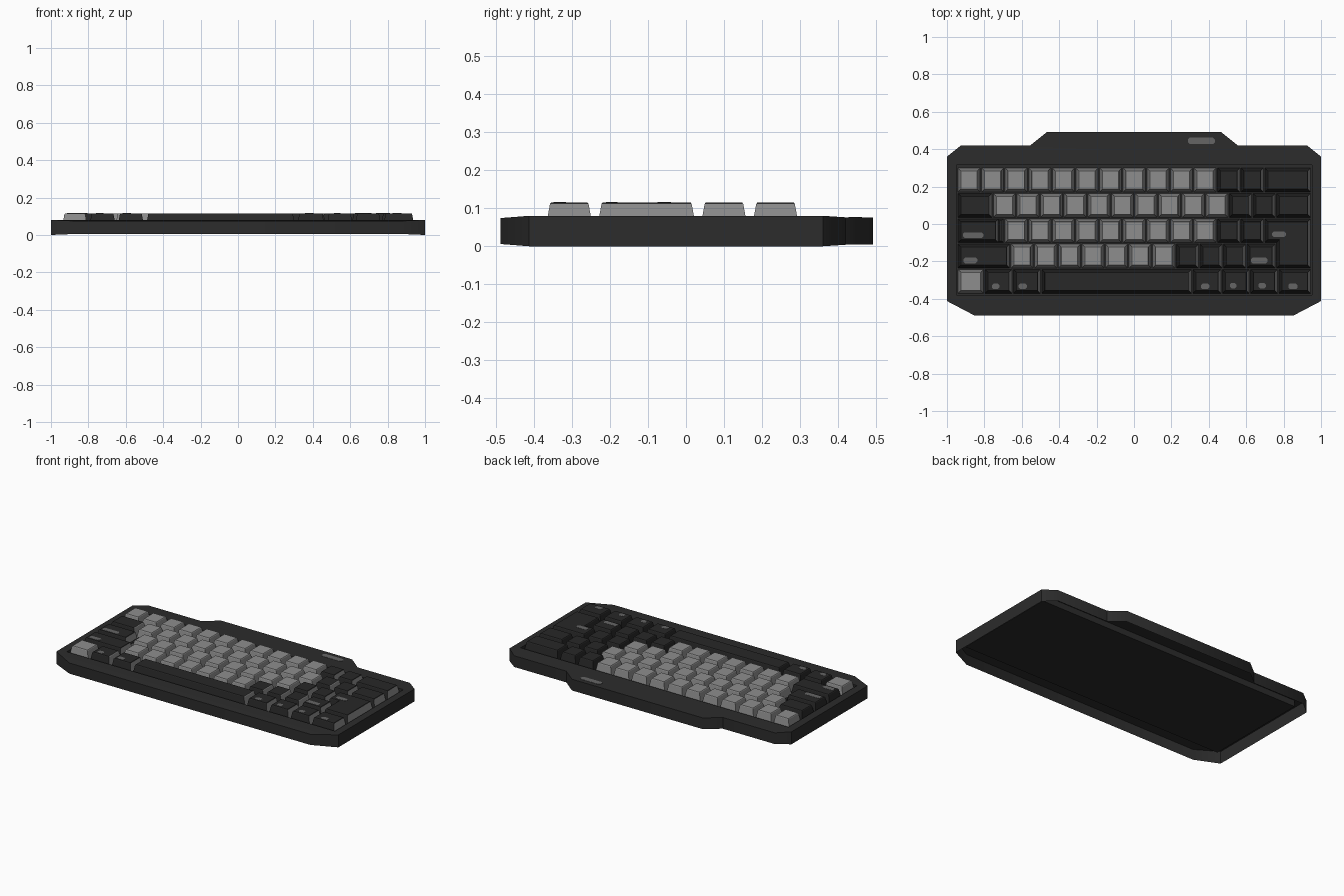
import bpy, bmesh
from mathutils import Vector

if "Cube" in bpy.data.objects:
    bpy.data.objects.remove(bpy.data.objects["Cube"])


def material(name, v):
    m = bpy.data.materials.new(name)
    m.diffuse_color = (v, v, v, 1)
    m.use_nodes = True
    m.node_tree.nodes["Principled BSDF"].inputs["Base Color"].default_value = m.diffuse_color
    return m


BODY = material("charcoal_case", 0.025)
DARK = material("black_key", 0.021)
GREY = material("grey_key", 0.27)
MARK = material("mark_grey", 0.13)

U, V = 0.1262, 0.1355            # key pitch across and along
X0, Y0 = -0.945, 0.303           # back left corner of the key field
FLOOR, TOP = 0.04, 0.115


def finish(bm, name, mats, recalc=True):
    if recalc:
        bmesh.ops.recalc_face_normals(bm, faces=bm.faces)
    me = bpy.data.meshes.new(name)
    bm.to_mesh(me)
    bm.free()
    for m in mats:
        me.materials.append(m)
    ob = bpy.data.objects.new(name, me)
    bpy.context.collection.objects.link(ob)
    return ob


# Case: open-bottomed shell with dropped front and back lips and a sunken key well
def make_case():
    half = [(0.855, -0.488), (1, -0.412), (1, 0.36), (0.925, 0.42),
            (0.555, 0.42), (0.465, 0.492)]
    outline = half + [(-x, y) for x, y in reversed(half)]
    bm = bmesh.new()
    face = bm.faces.new([bm.verts.new((x, y, 0)) for x, y in outline])
    ext = bmesh.ops.extrude_face_region(bm, geom=[face])
    for v in ext["geom"]:
        if isinstance(v, bmesh.types.BMVert):
            v.co.z = 0.08
    bmesh.ops.recalc_face_normals(bm, faces=bm.faces)
    for y in (-0.412, 0.36, 0.42):
        bmesh.ops.bisect_plane(bm, geom=bm.verts[:] + bm.edges[:] + bm.faces[:],
                               plane_co=(0, y, 0), plane_no=(0, 1, 0))
    # the underside is open
    bmesh.ops.delete(bm, geom=[f for f in bm.faces
                               if all(v.co.z < 0.01 for v in f.verts)],
                     context='FACES')
    for v in bm.verts:
        drop = 0.006 if v.co.y < -0.45 else 0.004 if v.co.y > 0.4 else 0
        v.co.z += drop if v.co.z < 0.04 else -drop
    bm.normal_update()
    # the flat middle of the top carries the well
    deck = max((f for f in bm.faces if all(v.co.z > 0.0795 for v in f.verts)),
               key=lambda f: f.calc_area())
    bmesh.ops.inset_individual(bm, faces=[deck], thickness=0.04)
    for v in deck.verts:
        v.co = Vector((0.953 if v.co.x > 0 else -0.948,
                       0.316 if v.co.y > 0 else -0.38, 0.08))
    well = bmesh.ops.extrude_discrete_faces(bm, faces=[deck])["faces"][0]
    for v in well.verts:
        v.co.z = FLOOR
    ob = finish(bm, "case", [BODY], recalc=False)
    bpy.context.view_layer.objects.active = ob
    ob.select_set(True)
    bpy.ops.object.shade_smooth_by_angle(angle=1.0)


def inset(pts, d):
    """Move a right-angled counter-clockwise outline inwards by d."""
    out = []
    for i, p in enumerate(pts):
        a = (Vector(p) - Vector(pts[i - 1])).normalized()
        b = (Vector(pts[(i + 1) % len(pts)]) - Vector(p)).normalized()
        out.append((p[0] - d * (a.y + b.y), p[1] + d * (a.x + b.x)))
    return out


# Keycap: tapered block with a small chamfer; black caps have grey right flanks
def keycap(name, pts, grey, top=TOP):
    bm = bmesh.new()
    taper = 0.014 * (top - FLOOR) / (TOP - FLOOR)
    rings = [[bm.verts.new((x, y, z)) for x, y in inset(pts, d)]
             for d, z in ((0.004, FLOOR), (0.003 + taper, top - 0.004),
                          (0.006 + taper, top))]
    n = len(pts)
    for lo, hi in zip(rings, rings[1:]):
        for i in range(n):
            j = (i + 1) % n
            bm.faces.new((lo[i], lo[j], hi[j], hi[i]))
    bm.faces.new(rings[-1])
    bmesh.ops.recalc_face_normals(bm, faces=bm.faces)
    bm.normal_update()
    for f in bm.faces:
        f.material_index = int(grey or f.normal.x > 0.8)
    finish(bm, name, [DARK, GREY], recalc=False)


def cell(row, a, b):
    x1, x2 = X0 + a * U, X0 + b * U
    y2 = Y0 - row * V
    return [(x1, y2 - V), (x2, y2 - V), (x2, y2), (x1, y2)]


# Thin printed mark
def mark(name, x, y, z, w, h):
    bm = bmesh.new()
    bmesh.ops.create_cube(bm, size=1)
    for v in bm.verts:
        v.co = Vector((x + v.co.x * w, y + v.co.y * h, z + v.co.z * 0.002))
    # clipped corners
    bmesh.ops.bevel(bm, geom=[e for e in bm.edges
                              if abs(e.verts[0].co.z - e.verts[1].co.z) > 0.001],
                    offset=min(w, h) * 0.3, segments=1, affect='EDGES')
    finish(bm, name, [MARK])


make_case()

# Rows: (start, key widths, first grey index, end grey index)
rows = [
    (0, [1] * 13 + [2], 0, 11),
    (0, [1.5] + [1] * 12 + [1.5], 1, 11),
    (0, [1.78, 0.22] + [1] * 11, 2, 11),
    (0, [2.25] + [1] * 10 + [1.25], 1, 8),
    (0, [1.15, 1.2, 1.2, 6.4, 1.25, 1.2, 1.2, 1.4], 0, 1),
]
for r, (x, widths, g0, g1) in enumerate(rows):
    for k, w in enumerate(widths):
        if w < 0.5:              # low step beside the lock key
            keycap("lock_key_step", cell(r, x - 0.1, x + w), False, 0.08)
        else:
            keycap(f"key_row{r + 1}_{k + 1}", cell(r, x, x + w), g0 <= k < g1)
        x += w

# L-shaped return key over rows three and four
up, low = cell(2, 13, 15), cell(3, 13.5, 15)
keycap("return_key", [low[0], low[1], up[2], up[3], up[0], (low[0][0], up[0][1])], False)

# Printed marks on the black keys and the back tab
for i, (x, y, w) in enumerate([
        (-0.86, -0.06, 0.11), (-0.875, -0.195, 0.075), (0.775, -0.055, 0.075),
        (0.67, -0.195, 0.09), (-0.74, -0.333, 0.04), (-0.595, -0.333, 0.045),
        (0.38, -0.333, 0.045), (0.53, -0.33, 0.035), (0.685, -0.33, 0.04),
        (0.85, -0.333, 0.05)]):
    mark(f"key_mark_{i + 1}", x, y, TOP, w, 0.03)
mark("tab_mark", 0.36, 0.445, 0.0765, 0.145, 0.036)
